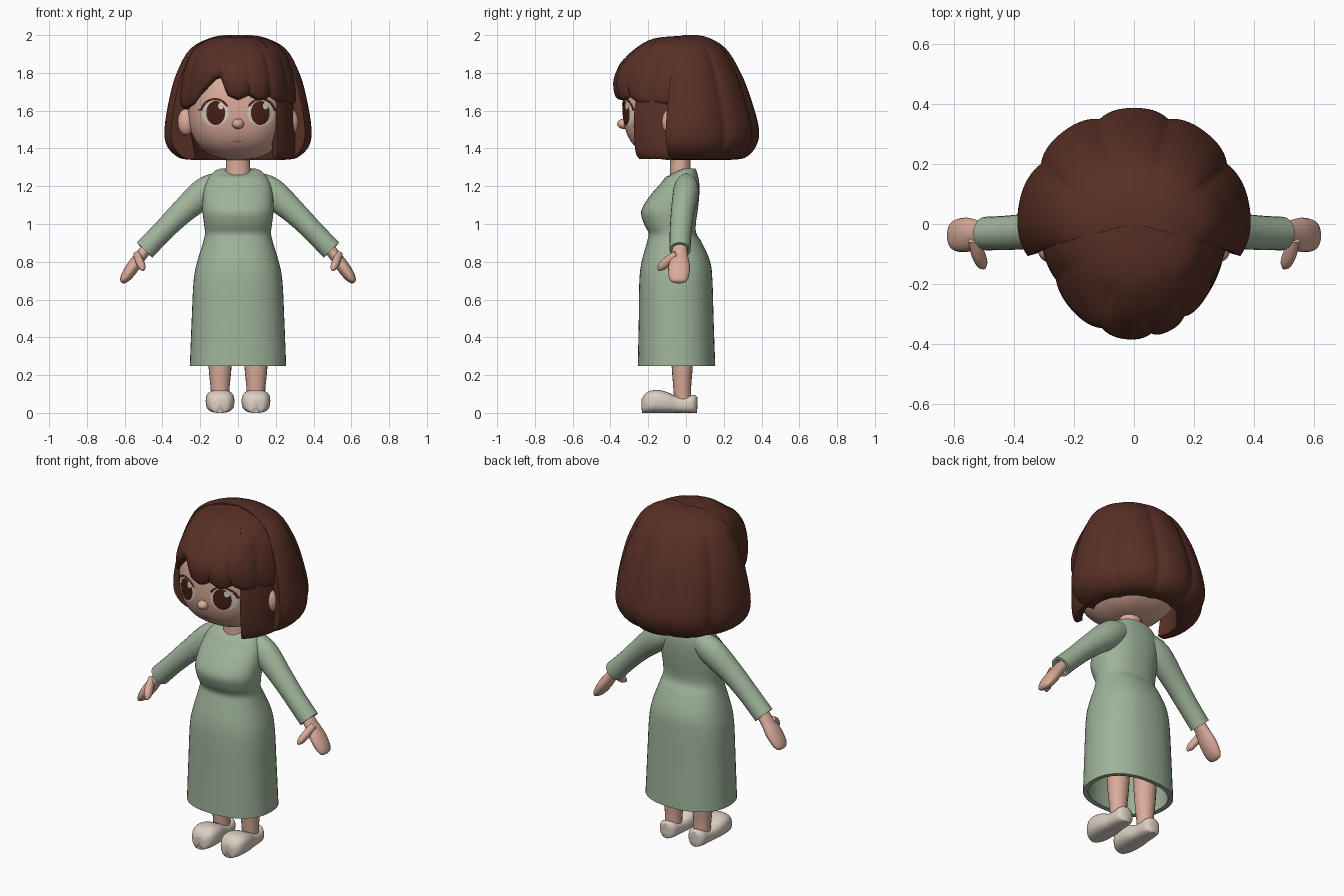
import bpy, bmesh, math
from mathutils import Vector

if "Cube" in bpy.data.objects:
    bpy.data.objects.remove(bpy.data.objects["Cube"])

def material(name, r, g, b):
    m = bpy.data.materials.new(name)
    m.diffuse_color = (r, g, b, 1)
    m.use_nodes = True
    m.node_tree.nodes["Principled BSDF"].inputs["Base Color"].default_value = m.diffuse_color
    return m

HAIR = material("brown hair", .098, .029, .019)
SKIN = material("skin", .70, .41, .325)
DRESS = material("sage green", .345, .455, .325)
SHOE = material("cream", .70, .62, .54)
IRIS = material("dark brown", .065, .014, .009)
MOUTH = material("mouth", .42, .20, .16)

def finish(name, bm, mat, angle=50):
    bmesh.ops.remove_doubles(bm, verts=bm.verts, dist=1e-5)
    bmesh.ops.recalc_face_normals(bm, faces=bm.faces)
    me = bpy.data.meshes.new(name)
    bm.to_mesh(me)
    bm.free()
    ob = bpy.data.objects.new(name, me)
    bpy.context.collection.objects.link(ob)
    me.materials.append(mat)
    bpy.ops.object.select_all(action='DESELECT')
    ob.select_set(True)
    bpy.context.view_layer.objects.active = ob
    bpy.ops.object.shade_smooth_by_angle(angle=math.radians(angle))
    return ob

def loft(name, rings, mat, angle=50):
    """Skin a list of closed rings and cap both ends."""
    bm = bmesh.new()
    rows = [[bm.verts.new(p) for p in r] for r in rings]
    n = len(rows[0])
    for a, b in zip(rows, rows[1:]):
        for i in range(n):
            j = (i + 1) % n
            bm.faces.new((a[i], a[j], b[j], b[i]))
    bm.faces.new(rows[0])
    bm.faces.new(rows[-1])
    return finish(name, bm, mat, angle)

def spline(pts, k=4):
    """Catmull-Rom resampling of a list of tuples."""
    out = []
    for i in range(len(pts) - 1):
        p = [pts[max(0, min(len(pts) - 1, i + d))] for d in (-1, 0, 1, 2)]
        for s in range(k):
            t = s / k
            out.append(tuple(.5 * (2 * b + (c - a) * t + (2 * a - 5 * b + 4 * c - d) * t * t
                                   + (3 * b - a - 3 * c + d) * t ** 3) for a, b, c, d in zip(*p)))
    return out + [pts[-1]]

def outline(a, b, n=2.0, seg=32):
    pw = lambda v: math.copysign(abs(v) ** (2 / n), v)
    return [(a * pw(math.cos(2 * math.pi * i / seg)), b * pw(math.sin(2 * math.pi * i / seg)))
            for i in range(seg)]

def tube(name, secs, mat, k=4, extra=()):
    """Sections: x, y, z, half width along y, half thickness."""
    s = spline(secs, k) + list(extra)
    rings = []
    for i, (x, y, z, a, b) in enumerate(s):
        m = len(s) - 1 - len(extra)
        i = min(i, m)
        t = (Vector(s[min(i + 1, m)][:3]) - Vector(s[max(i - 1, 0)][:3])).normalized()
        u = Vector((0, 1, 0))
        u = (u - t * u.dot(t)).normalized()
        v = t.cross(u)
        rings.append([Vector((x, y, z)) + u * p + v * q for p, q in outline(a, b, seg=20)])
    return loft(name, rings, mat)

def blob(name, c, r, mat, n=2.0, seg=32):
    """Ellipsoid, squarer as n grows."""
    bm = bmesh.new()
    bmesh.ops.create_uvsphere(bm, u_segments=seg, v_segments=seg * 3 // 4, radius=1)
    for v in bm.verts:
        f = sum(abs(q) ** n for q in v.co) ** (-1 / n)
        v.co = [c[i] + r[i] * v.co[i] * f for i in range(3)]
    return finish(name, bm, mat, 180)

# head
HC, HR, HN = (0, -.05, 1.62), (.265, .285, .282), 2.5
blob("head", HC, HR, SKIN, HN, 64)
blob("nose", (0, -.328, 1.53), (.032, .037, .027), SKIN, seg=20)

def plate(name, x, z, pts, mat, lift):
    """Thin patch following the face surface; pts is its outline about x, z."""
    bm = bmesh.new()
    def on_face(px, pz):
        f = 1 - abs(px / HR[0]) ** HN - abs((pz - HC[2]) / HR[2]) ** HN
        return bm.verts.new((px, HC[1] - HR[1] * max(f, 0) ** (1 / HN) - lift, pz))
    cx = sum(p[0] for p in pts) / len(pts)
    cz = sum(p[1] for p in pts) / len(pts)
    rows = [[on_face(x + cx + (p - cx) * t, z + cz + (q - cz) * t) for p, q in pts]
            for t in (.05, .35, .7, 1)]
    bm.faces.new(rows[0])
    for a, b in zip(rows, rows[1:]):
        for i in range(len(pts)):
            j = (i + 1) % len(pts)
            bm.faces.new((a[i], a[j], b[j], b[i]))
    ob = finish(name, bm, mat, 180)
    if sum(p.normal.y for p in ob.data.polygons) > 0:
        ob.data.flip_normals()

def arc(r1, r2, a0, a1, sx=1):
    """Tapered crescent outline."""
    A = [math.radians(a0 + (a1 - a0) * i / 12) for i in range(13)]
    return ([(sx * r1 * math.cos(a), r1 * math.sin(a)) for a in A] +
            [(sx * r2 * math.cos(a), r2 * math.sin(a)) for a in A[-2:0:-1]])

# eyes, lashes and mouth
for s, side in ((1, "left"), (-1, "right")):
    plate(side + "_eye_white", s * .122, 1.588, outline(.072, .07), SHOE, .003)
    plate(side + "_iris", s * .118, 1.588, outline(.05, .064), IRIS, .005)
    plate(side + "_eye_glint", s * .118 + .028, 1.625, outline(.015, .018), SHOE, .007)
    for i in range(4):
        plate(f"{side}_lash_{i}", s * .122, 1.588, arc(.079, .067, 8 + 36 * i, 46 + 36 * i, s), IRIS, .006)
    plate(side + "_lash_tip", s * .20, 1.605, outline(.012, .005), IRIS, .007)
    blob(side + "_ear", (s * .275, -.09, 1.54), (.045, .04, .07), SKIN, seg=20)
plate("mouth", 0, 1.437, outline(.03, .004), MOUTH, .003)

# neck
tube("neck", [(0, -.03, 1.2, .06, .08), (0, -.03, 1.28, .055, .066), (0, -.03, 1.42, .055, .06)], SKIN)

# dress: z, half width, front y, back y
body = spline([(1.295, .09, -.07, .05), (1.275, .13, -.09, .058), (1.22, .17, -.13, .07),
               (1.15, .185, -.19, .07), (1.07, .188, -.237, .062), (1.0, .18, -.222, .052),
               (.95, .175, -.198, .055), (.9, .186, -.208, .085), (.8, .216, -.235, .128),
               (.7, .235, -.247, .14), (.5, .245, -.25, .146), (.3, .253, -.254, .153),
               (.248, .255, -.255, .155)])
body += [(.25, .228, -.228, .128), (.4, .222, -.222, .12), (.62, .2, -.2, .1)]
rings = []
for z, w, f, b in body:
    ring = []
    for x, y in outline(w, (b - f) / 2, 2.3, 48):
        # scooped neckline at the front
        dip = max(0, (z - 1.25) / .05) * .03 * max(0, -y / .06) if z > 1.25 else 0
        ring.append((x, y + (f + b) / 2, z - min(dip, .035)))
    rings.append(ring)
loft("dress", rings, DRESS)

for s, side in ((1, "left"), (-1, "right")):
    # sleeve with hollow cuff
    tube(side + "_sleeve", [(s * .07, 0, 1.225, .05, .055), (s * .17, 0, 1.172, .068, .078),
         (s * .30, -.018, 1.06, .062, .064), (s * .40, -.028, .96, .058, .057), (s * .495, -.032, .862, .056, .058)],
         DRESS, extra=[(s * .495, -.032, .862, .042, .044), (s * .47, -.032, .89, .04, .04)])
    # mitten hand and thumb
    tube(side + "_hand", [(s * .46, -.033, .9, .035, .03), (s * .515, -.034, .83, .045, .031),
         (s * .555, -.036, .775, .057, .034), (s * .59, -.038, .725, .054, .029),
         (s * .61, -.038, .698, .04, .018), (s * .616, -.038, .69, .012, .005)], SKIN)
    tube(side + "_thumb", [(s * .535, -.05, .84, .02, .02), (s * .522, -.095, .805, .026, .022),
         (s * .508, -.13, .773, .022, .019), (s * .5, -.147, .756, .006, .006)], SKIN)
    # leg
    tube(side + "_leg", [(s * .095, -.02, .62, .075, .075), (s * .095, -.02, .28, .058, .063),
         (s * .095, -.02, .13, .047, .05), (s * .095, -.015, .04, .045, .045)], SKIN)
    # clog: y, half width, height
    shoe = spline([(-.236, .015, .045), (-.228, .045, .085), (-.2, .068, .112), (-.155, .076, .122),
                   (-.1, .072, .11), (-.05, .06, .088), (0, .056, .086), (.035, .052, .095),
                   (.054, .035, .09), (.06, .01, .06)], 3)
    loft(side + "_shoe", [[(s * (.095 + .0) + x, y, max(0, h * .5 + q + (.02 if h < .07 else 0)))
         for x, q in outline(w, h / 2, 2.7, 28)] for y, w, h in shoe], SHOE, 60)

def hair(name, lobes, depth, profile):
    """Lobed shell swept round z; profile(degrees) gives outer and inner points (rx, ry, z)."""
    rings = []
    for a, b in zip(lobes, lobes[1:]):
        n = max(6, int((b - a) / 2.5))
        for i in range(n + (b == lobes[-1])):
            u = i / n
            th = math.radians(a + (b - a) * u)
            outer, inner = profile(a + (b - a) * u)
            ring = []
            for rx, ry, z in spline(outer, 4):
                k = 1 - depth * abs(2 * u - 1) ** 3 * min(1, max(0, (2.0 - z) / .12))
                ring.append((rx * k * math.cos(th), ry * k * math.sin(th), z))
            ring += [(rx * math.cos(th), ry * math.sin(th), z) for rx, ry, z in inner]
            rings.append(ring)
    loft(name, rings, HAIR, 45)

# back of the bob
hair("back_hair", [-17, 33, 72, 108, 147, 197], .05, lambda th: (
    [(0, 0, 2.0), (.12, .1, 1.993), (.25, .21, 1.93), (.325, .29, 1.80), (.365, .345, 1.66),
     (.39, .387, 1.5), (.375, .37, 1.41), (.315, .315, 1.352), (.25, .24, 1.34)],
    [(.24, .22, 1.38), (.265, .25, 1.5), (.25, .22, 1.7), (.12, .1, 1.85), (0, 0, 1.88)]))

def front_profile(zb):
    d = 1.92 - zb
    return ([(0, 0, 1.997), (.14, .17, 1.982), (.24, .28, 1.92), (.285, .35, 1.92 - d * .3),
             (.308, .385, 1.92 - d * .62), (.312, .375, zb + d * .08), (.295, .345, zb)],
            [(.265, .30, zb + .01), (.26, .28, 1.92 - d * .3), (0, 0, 1.9)])

# fringe, with a parting over one eye: angle, lower edge
EDGE = [(-196, 1.62), (-155, 1.61), (-140, 1.63), (-114, 1.765), (-108, 1.775), (-101, 1.68), (-90, 1.655),
        (-79, 1.68), (-68, 1.65), (-56, 1.665), (-45, 1.64), (16, 1.62)]
def fringe(th):
    for (a, p), (b, q) in zip(EDGE, EDGE[1:]):
        if th <= b:
            return front_profile(p + (q - p) * max(0, th - a) / (b - a))
    return front_profile(1.62)
hair("fringe", [-195, -150, -111, -79, -56, -30, 15], .035, fringe)

# long lock over one cheek
hair("side_lock", [-47, -8], .02, lambda th: front_profile(1.345))
